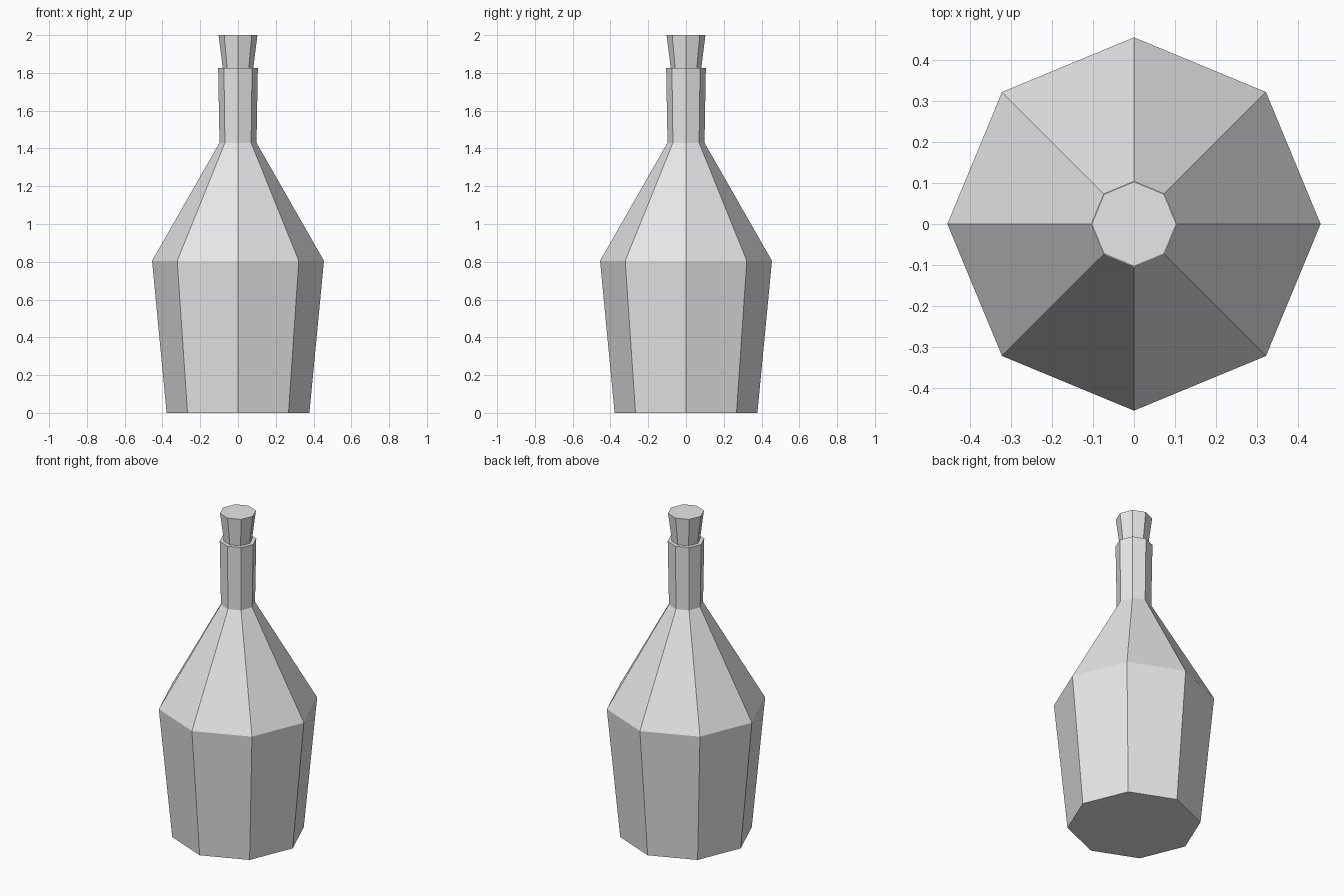
import bpy
import bmesh
from math import cos, sin, pi

SIDES = 8

cube = bpy.data.objects.get("Cube")
if cube:
    bpy.data.objects.remove(cube, do_unlink=True)

# Single plain grey material
grey = bpy.data.materials.new("light_grey")
grey.use_nodes = True
color = (0.8, 0.8, 0.8, 1)
grey.diffuse_color = color
grey.node_tree.nodes["Principled BSDF"].inputs["Base Color"].default_value = color


def lathe(name, profile):
    """Flat-shaded, closed octagonal solid from (radius, height) pairs."""
    bm = bmesh.new()
    rings = [[bm.verts.new((r * cos(2 * pi * i / SIDES), r * sin(2 * pi * i / SIDES), z))
              for i in range(SIDES)] for r, z in profile]
    for low, high in zip(rings, rings[1:]):
        for i in range(SIDES):
            j = (i + 1) % SIDES
            bm.faces.new((low[i], low[j], high[j], high[i]))
    bm.faces.new(reversed(rings[0]))
    bm.faces.new(rings[-1])
    mesh = bpy.data.meshes.new(name)
    bm.to_mesh(mesh)
    bm.free()
    mesh.materials.append(grey)
    obj = bpy.data.objects.new(name, mesh)
    bpy.context.collection.objects.link(obj)
    return obj


# Bottle: tapered body, sloping shoulder, slightly flared neck
lathe("bottle", [(0.378, 0), (0.455, 0.805), (0.098, 1.43), (0.105, 1.825)])

# Stopper: wider at the top, seated in the neck
lathe("stopper", [(0.078, 1.8), (0.081, 1.825), (0.103, 2)])
